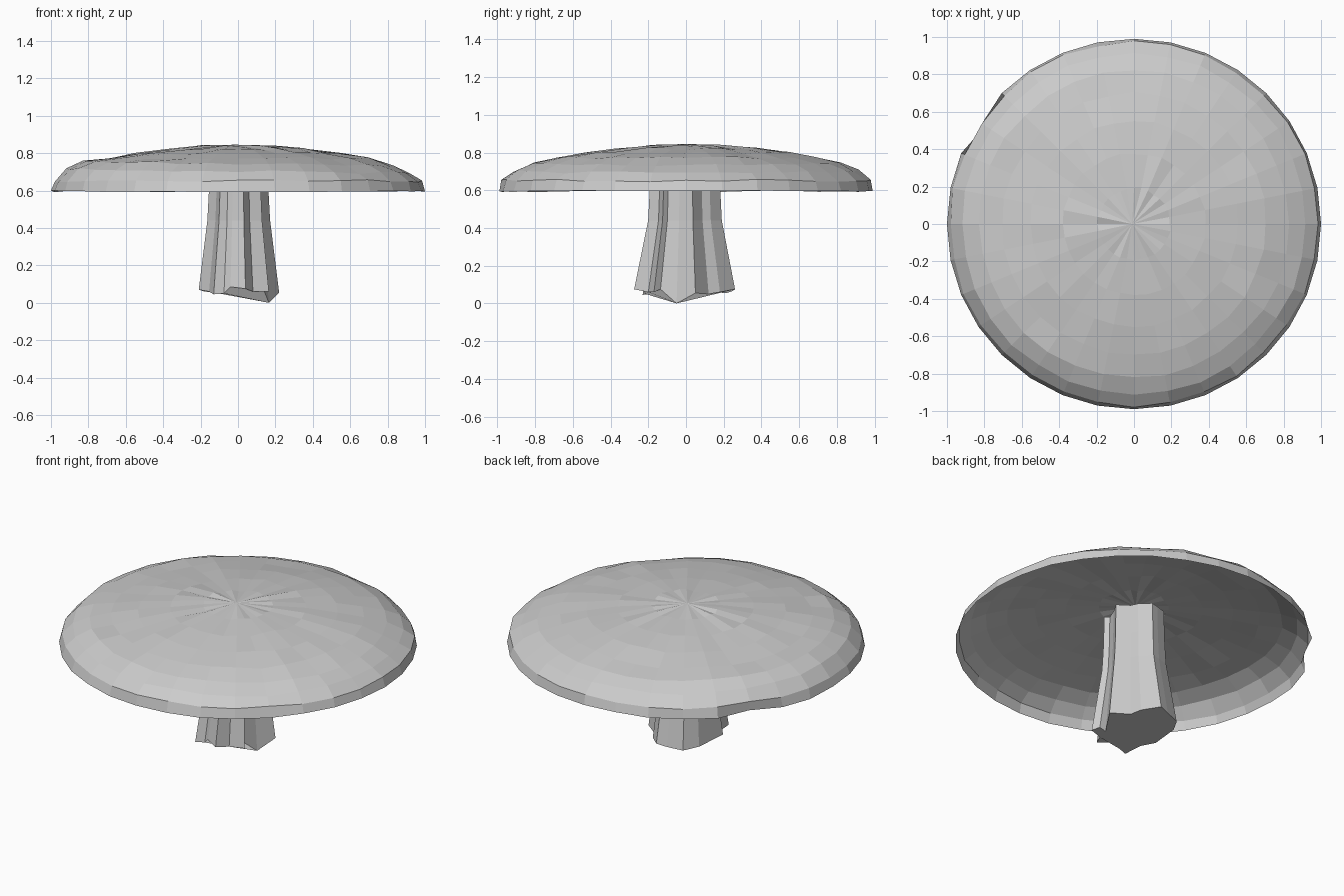
import bpy
import bmesh
import math
import random

random.seed(11)
cube = bpy.data.objects.get("Cube")
if cube:
    bpy.data.objects.remove(cube, do_unlink=True)

grey = bpy.data.materials.new("light grey")
grey.use_nodes = True
colour = (0.6, 0.6, 0.6, 1)
grey.diffuse_color = colour
grey.node_tree.nodes["Principled BSDF"].inputs["Base Color"].default_value = colour


def finish(name, bm):
    mesh = bpy.data.meshes.new(name)
    bm.to_mesh(mesh)
    bm.free()
    mesh.materials.append(grey)
    obj = bpy.data.objects.new(name, mesh)
    bpy.context.collection.objects.link(obj)
    return obj


def bridge(bm, lower, upper):
    n = len(lower)
    for i in range(n):
        j = (i + 1) % n
        bm.faces.new((lower[i], lower[j], upper[j], upper[i]))


# Cap: open, thin dome with an uneven surface, rings from rim to centre
SIDES = 32
NOTCH = 13
profile = [(1.0, 0.597), (0.985, 0.651), (0.922, 0.704), (0.831, 0.743),
           (0.708, 0.772), (0.556, 0.797), (0.383, 0.82), (0.195, 0.836)]
bm = bmesh.new()
rings = []
for k, (r, z) in enumerate(profile):
    ring = []
    for i in range(SIDES):
        a = math.tau * i / SIDES
        rr, zz = r, z
        if k == 0:
            zz += random.uniform(-0.006, 0.003)
        else:
            rr += random.uniform(-0.007, 0.005)
            zz += random.uniform(-0.007, 0.007)
        # left shoulder sits a little higher
        if k in (2, 3):
            zz -= 0.012 * math.cos(a)
        # folded notch: rim tucked in beneath a lifted edge
        if i == NOTCH and k == 0:
            rr -= 0.045
        if i == NOTCH and k == 1:
            rr -= 0.01
            zz += 0.015
        ring.append(bm.verts.new((rr * math.cos(a), 0.99 * rr * math.sin(a), zz)))
    rings.append(ring)
for lower, upper in zip(rings, rings[1:]):
    bridge(bm, lower, upper)
tip = bm.verts.new((-0.01, 0, 0.845))
for i in range(SIDES):
    bm.faces.new((rings[-1][i], rings[-1][(i + 1) % SIDES], tip))
finish("cap", bm)

# Stem: lobed outline, flared foot with a crooked base
foot = [(0.165, -0.05, 0.0), (0.22, 0.05, 0.055), (0.125, 0.12, 0.05),
        (0.1, 0.18, 0.06), (0.02, 0.26, 0.075), (-0.04, 0.245, 0.065),
        (-0.13, 0.215, 0.055), (-0.18, 0.13, 0.06), (-0.21, -0.06, 0.07),
        (-0.155, -0.13, 0.06), (-0.13, -0.23, 0.045), (-0.075, -0.215, 0.05),
        (-0.04, -0.235, 0.085), (0.04, -0.275, 0.075), (0.08, -0.2, 0.06),
        (0.165, -0.17, 0.06), (0.135, -0.135, 0.075)]
bm = bmesh.new()
levels = [[bm.verts.new(p) for p in foot]]
for sx, sy, z in [(0.78, 0.73, 0.44), (0.74, 0.7, 0.6), (0.73, 0.68, 0.78)]:
    levels.append([bm.verts.new((x * sx, y * sy, z)) for x, y, _ in foot])
for lower, upper in zip(levels, levels[1:]):
    bridge(bm, lower, upper)
bm.faces.new(reversed(levels[0]))
bm.faces.new(levels[-1])
finish("stem", bm)
